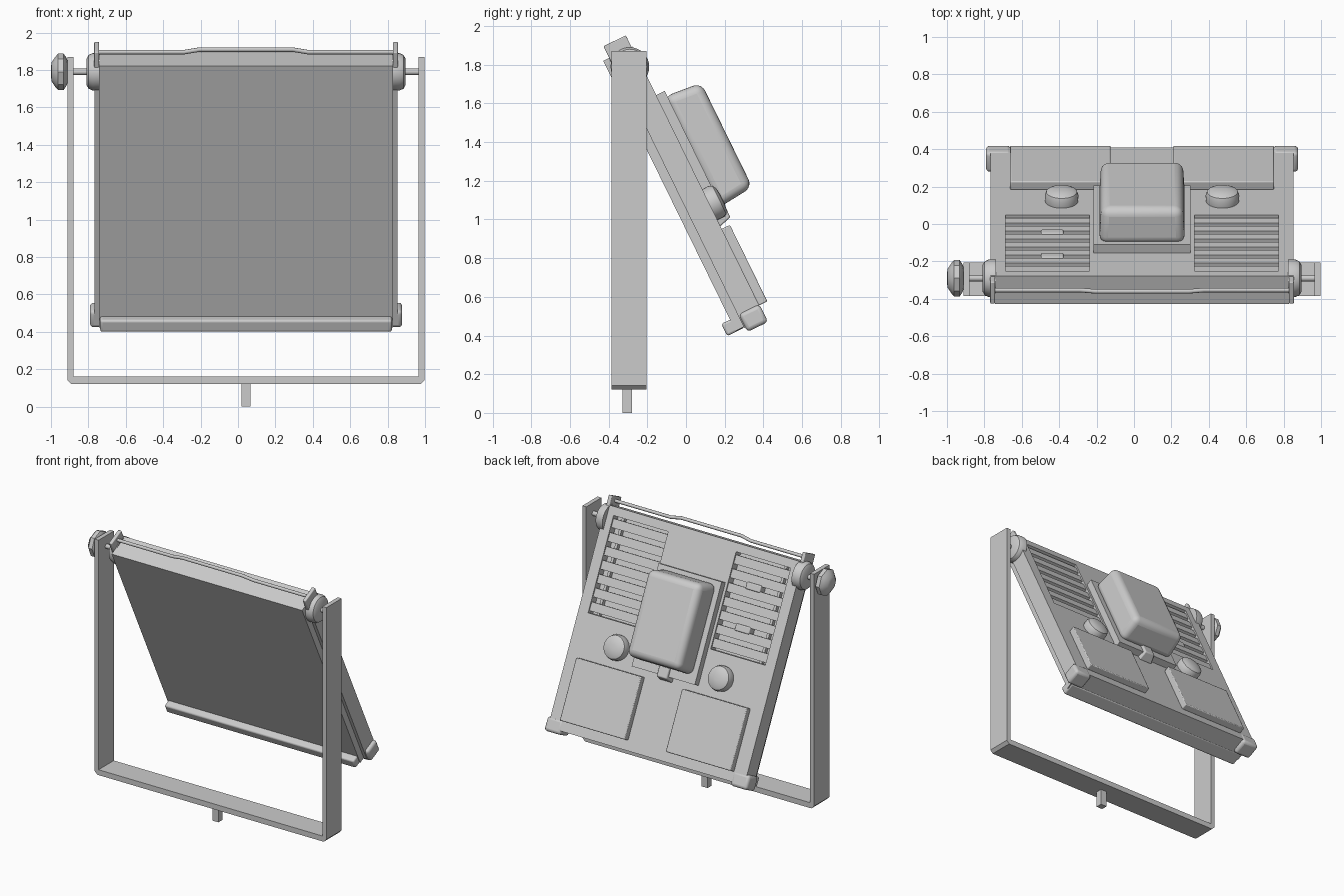
import bpy, bmesh, math
from mathutils import Matrix, Vector

old = bpy.data.objects.get("Cube")
if old:
    bpy.data.objects.remove(old, do_unlink=True)

grey = bpy.data.materials.new("light grey")
grey.use_nodes = True
COL = (0.6, 0.6, 0.6, 1)
grey.diffuse_color = COL
grey.node_tree.nodes["Principled BSDF"].inputs["Base Color"].default_value = COL

# Panel frame: x across, s down the slope from the top front edge, n out of the back
TILT = math.radians(26.1)
C, S = math.cos(TILT), math.sin(TILT)
PANEL = Matrix(((1, 0, 0, 0.043), (0, S, C, -0.428), (0, -C, S, 1.82), (0, 0, 0, 1)))
WORLD = Matrix.Translation((0.043, 0, 0))


def finish(name, bm, frame, bevel=0, segments=3, smooth=False):
    bmesh.ops.recalc_face_normals(bm, faces=bm.faces)
    me = bpy.data.meshes.new(name)
    bm.to_mesh(me)
    bm.free()
    me.materials.append(grey)
    ob = bpy.data.objects.new(name, me)
    bpy.context.collection.objects.link(ob)
    ob.matrix_world = frame
    if bevel:
        mod = ob.modifiers.new("rounding", "BEVEL")
        mod.width, mod.segments = bevel, segments
    if bevel or smooth:
        bpy.ops.object.select_all(action="DESELECT")
        ob.select_set(True)
        bpy.context.view_layer.objects.active = ob
        bpy.ops.object.shade_smooth_by_angle(angle=math.radians(35))
    return ob


def box(name, x, y, z, frame=PANEL, bevel=0, taper=(0, 0), segments=3):
    """Box from three ranges; taper pulls the far z side inwards."""
    bm = bmesh.new()
    bmesh.ops.create_cube(bm, size=1)
    for v in bm.verts:
        far = v.co.z > 0
        v.co = [r[0] + (c + 0.5) * (r[1] - r[0]) for c, r in zip(v.co, (x, y, z))]
        if far:
            v.co.x += taper[0] if v.co.x < sum(x) / 2 else -taper[0]
            v.co.y += taper[1] if v.co.y < sum(y) / 2 else -taper[1]
    return finish(name, bm, frame, bevel, segments)


def lathe(name, profile, frame, sides=32):
    """Spin (radius, height) points about local z."""
    bm = bmesh.new()
    rings = [[bm.verts.new((r * math.cos(a), r * math.sin(a), h))
              for a in (2 * math.pi * i / sides for i in range(sides))] for r, h in profile]
    for a, b in zip(rings, rings[1:]):
        for i in range(sides):
            j = (i + 1) % sides
            bm.faces.new((a[i], a[j], b[j], b[i]))
    bm.faces.new(rings[0])
    bm.faces.new(rings[-1])
    return finish(name, bm, frame, smooth=True)


def mirrored(x, side):
    return tuple(sorted((x[0] * side, x[1] * side)))


SIDES = ((1, "left"), (-1, "right"))
VENT_X, VENT_S = (0.28, 0.73), (0.06, 0.74)

# Panel housing with two recessed vents, and the diffuser in front
housing = box("housing", (-0.81, 0.81), (0, 1.56), (0.047, 0.168))
for side, label in SIDES:
    cutter = box("vent_cutter", mirrored(VENT_X, side), VENT_S, (0.105, 0.3))
    cutter.hide_render = True
    mod = housing.modifiers.new("vent", "BOOLEAN")
    mod.operation, mod.object, mod.solver = "DIFFERENCE", cutter, "EXACT"
bpy.context.view_layer.update()
cut_mesh = bpy.data.meshes.new_from_object(
    housing.evaluated_get(bpy.context.evaluated_depsgraph_get()))
cutters = [m.object for m in housing.modifiers]
housing.modifiers.clear()
housing.data = cut_mesh
for cutter in cutters:
    bpy.data.objects.remove(cutter, do_unlink=True)
box("diffuser", (-0.785, 0.785), (0, 1.555), (0, 0.047))

# Lip along the bottom front edge, with slanted ends
box("bottom_lip", (-0.78, 0.78), (1.49, 1.56), (-0.05, 0.05), bevel=0.012)

# Louvre slats in the vents, with two small clips on one side
for side, label in SIDES:
    for i in range(7):
        s = VENT_S[0] + 0.02 + i * 0.097
        box(f"{label}_vent_slat_{i + 1}", mirrored(VENT_X, side), (s, s + 0.062), (0.135, 0.158))
    box(f"{label}_vent_rib", mirrored((0.66, 0.68), side), VENT_S, (0.1, 0.135))
for i in (1, 4):
    s = VENT_S[0] + 0.075 + i * 0.097
    box(f"vent_clip_{i}", (-0.54, -0.42), (s, s + 0.05), (0.1, 0.166), bevel=0.008)

# Central mounting plate, power unit and its latch
box("mounting_plate", (-0.26, 0.26), (0.28, 1.0), (0.165, 0.217))
box("power_unit", (-0.23, 0.23), (0.305, 0.945), (0.2, 0.405), bevel=0.045,
    taper=(0.012, 0.02), segments=5)
box("latch", (-0.055, 0.055), (0.9, 1.035), (0.165, 0.235), bevel=0.008, taper=(0.015, 0.02))

# Battery covers and dials on the lower back
for side, label in SIDES:
    box(f"{label}_cover", mirrored((0.168, 0.705), side), (1.05, 1.49), (0.165, 0.215),
        bevel=0.006, segments=2)
    lathe(f"{label}_dial", [(0.088, 0), (0.09, 0.035), (0.082, 0.058), (0.06, 0.07), (0.02, 0.075)],
          PANEL @ Matrix.Translation((0.43 * side, 0.91, 0.165)))

# Corner guards, top ears and the rod between them
for side, label in SIDES:
    box(f"{label}_bottom_guard", mirrored((0.7, 0.835), side), (1.485, 1.587), (0.053, 0.172),
        bevel=0.02)
    box(f"{label}_top_ear", mirrored((0.785, 0.812), side), (-0.067, 0.04), (0.034, 0.163),
        bevel=0.006)
    box(f"{label}_top_guard", mirrored((0.78, 0.828), side), (0, 0.16), (0.053, 0.172), bevel=0.015)

curve = bpy.data.curves.new("top_rod", "CURVE")
curve.dimensions = "3D"
curve.bevel_depth, curve.bevel_resolution = 0.012, 3
path = [(0.79, -0.035), (0.33, -0.035), (0.25, -0.05)]
points = [(-x, s) for x, s in path] + [(x, s) for x, s in reversed(path)]
spline = curve.splines.new("POLY")
spline.points.add(len(points) - 1)
for p, (x, s) in zip(spline.points, points):
    p.co = (x, s, 0.1, 1)
curve.materials.append(grey)
rod = bpy.data.objects.new("top_rod", curve)
bpy.context.collection.objects.link(rod)
rod.matrix_world = PANEL

# Yoke: one U-shaped outline with chamfered lower corners, extruded in depth
half, wall, low, high, ch = 0.955, 0.032, 0.12, 1.87, 0.022
right_half = [(half - ch, low), (half, low + ch), (half, high), (half - wall, high),
              (half - wall, low + 0.04)]
outline = right_half + [(-x, z) for x, z in reversed(right_half)]
bm = bmesh.new()
face = bm.faces.new([bm.verts.new((x, -0.385, z)) for x, z in outline])
ext = bmesh.ops.extrude_face_region(bm, geom=[face])
bmesh.ops.translate(bm, vec=(0, 0.18, 0),
                    verts=[v for v in ext["geom"] if isinstance(v, bmesh.types.BMVert)])
finish("yoke", bm, WORLD)
box("mounting_post", (-0.025, 0.025), (-0.328, -0.28), (0, 0.13), WORLD)

# Pivots on both sides, plus the locking knob on the right
for side, label in SIDES:
    axis = (WORLD @ Matrix.Translation((0, -0.29, 1.79))
            @ Matrix.Rotation(math.pi / 2 * side, 4, "Y"))
    lathe(f"{label}_pivot_boss", [(0.1, 0.78), (0.1, 0.82), (0.09, 0.842), (0.07, 0.853)], axis)
    lathe(f"{label}_pivot_pin", [(0.017, 0.8), (0.017, 0.95)], axis, 16)
    if side < 0:
        lathe("locking_knob", [(0.03, 0.945), (0.075, 0.96), (0.097, 0.975), (0.097, 1.005),
                               (0.08, 1.02), (0.05, 1.04), (0.02, 1.043)], axis, 8)
